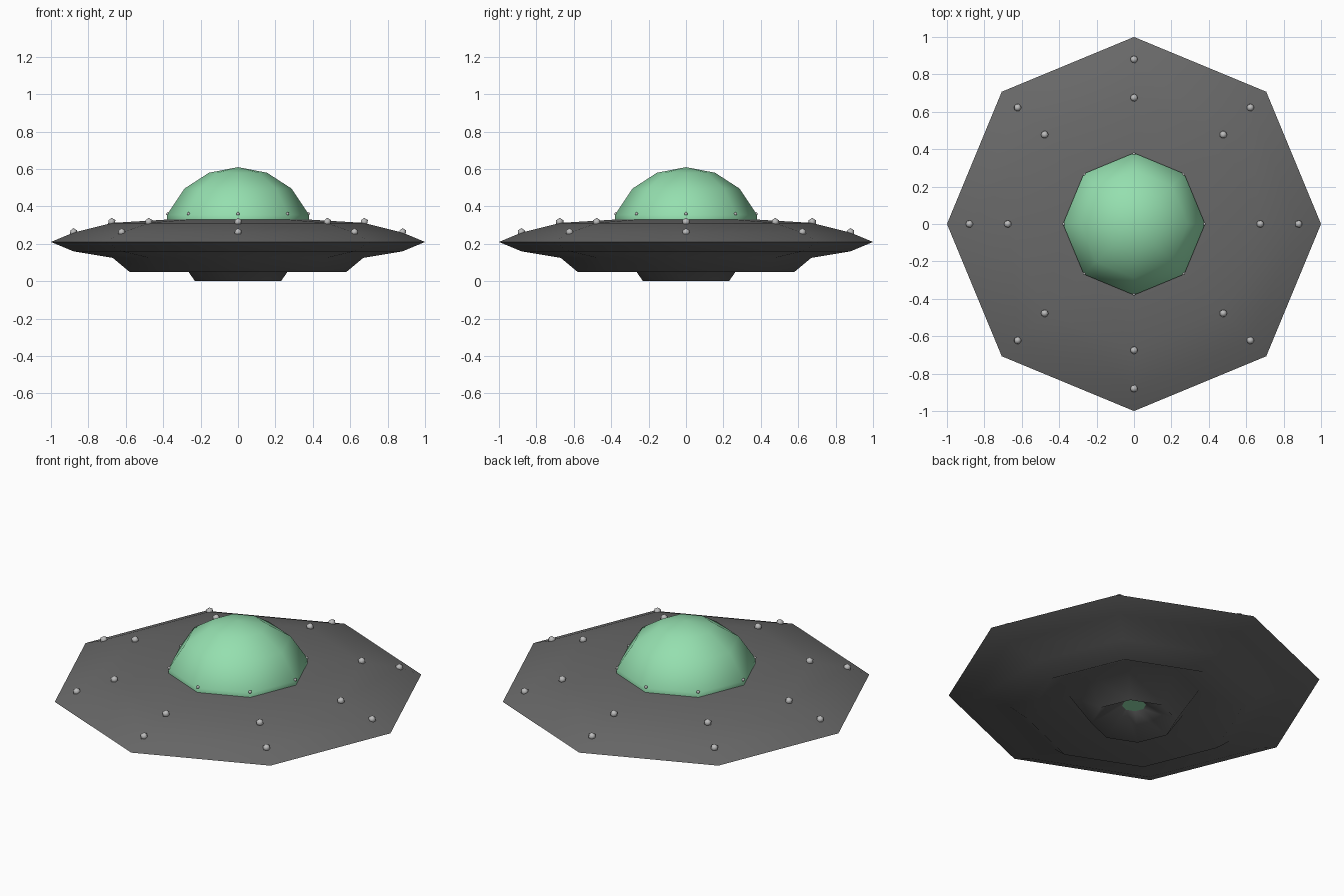
import bpy, bmesh
from math import cos, sin, pi
from mathutils import Matrix

if "Cube" in bpy.data.objects:
    bpy.data.objects.remove(bpy.data.objects["Cube"])

SIDES = 8


def material(name, color):
    m = bpy.data.materials.new(name)
    m.diffuse_color = color
    m.use_nodes = True
    m.node_tree.nodes["Principled BSDF"].inputs["Base Color"].default_value = m.diffuse_color
    return m


def finish(bm, name, mat=None, sharp_radius=None):
    bmesh.ops.recalc_face_normals(bm, faces=bm.faces)
    for f in bm.faces:
        f.smooth = True
    if sharp_radius:  # keep the outer rim crisp
        for e in bm.edges:
            if all(v.co.xy.length > sharp_radius for v in e.verts):
                e.smooth = False
    me = bpy.data.meshes.new(name)
    bm.to_mesh(me)
    bm.free()
    if mat:
        me.materials.append(mat)
    ob = bpy.data.objects.new(name, me)
    bpy.context.collection.objects.link(ob)
    return ob


def lathe(name, profile, mat=None, sharp_radius=None):
    """Spin an (r, z) profile into an eight-sided shell."""
    bm = bmesh.new()
    verts = [bm.verts.new((r, 0, z)) for r, z in profile]
    edges = [bm.edges.new(p) for p in zip(verts, verts[1:])]
    bmesh.ops.spin(bm, geom=verts + edges, cent=(0, 0, 0), axis=(0, 0, 1),
                   angle=2 * pi, steps=SIDES, use_merge=False)
    bmesh.ops.remove_doubles(bm, verts=bm.verts, dist=1e-4)
    return finish(bm, name, mat, sharp_radius)


def ball_ring(name, radius, z, size, mat):
    """Small low-poly balls, one at each corner of the hull."""
    bm = bmesh.new()
    for i in range(SIDES):
        a = 2 * pi * i / SIDES
        bmesh.ops.create_icosphere(
            bm, subdivisions=1, radius=size,
            matrix=Matrix.Translation((radius * cos(a), radius * sin(a), z)))
    return finish(bm, name, mat)


green = material("green_glass", (0.30, 0.74, 0.43, 1))
dark = material("dark_metal", (0.14, 0.14, 0.14, 1))
pale = material("pale_metal", (0.50, 0.50, 0.50, 1))

# Saucer hull: top deck, rim, stepped underside, hollow, central foot and funnel
lathe("hull", [(0.375, 0.33), (0.67, 0.312), (0.88, 0.26), (1.0, 0.21),
               (0.88, 0.16), (0.67, 0.125), (0.58, 0.05), (0.35, 0.175),
               (0.23, 0.0), (0.065, 0.10)], dark, 0.95)

# Cockpit dome and the light in the underside
lathe("dome", [(0.38, 0.33), (0.38, 0.355), (0.287, 0.495),
               (0.155, 0.58), (0.0, 0.61)], green)
lathe("underside_light", [(0.065, 0.10), (0.0, 0.10)], green)

# Deck lights and dome rivets
ball_ring("outer_lights", 0.88, 0.262, 0.022, pale)
ball_ring("inner_lights", 0.675, 0.317, 0.022, pale)
ball_ring("dome_rivets", 0.375, 0.36, 0.01, pale)
